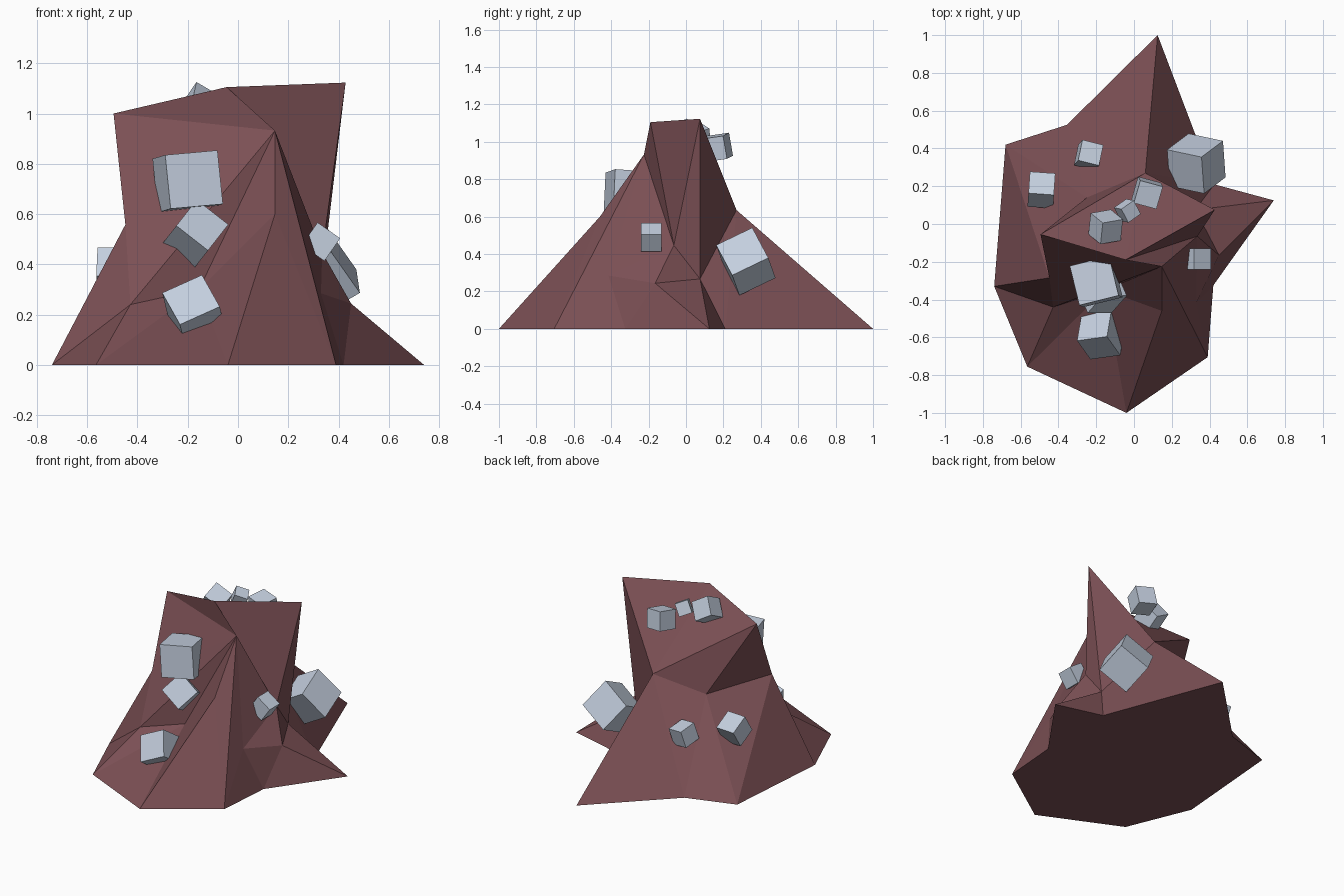
import bpy, bmesh
from math import radians
from mathutils import Matrix, Euler, Vector

if "Cube" in bpy.data.objects:
    bpy.data.objects.remove(bpy.data.objects["Cube"])


def material(name, rgb):
    mat = bpy.data.materials.new(name)
    mat.diffuse_color = (*rgb, 1)
    mat.use_nodes = True
    mat.node_tree.nodes["Principled BSDF"].inputs["Base Color"].default_value = mat.diffuse_color
    return mat


def add_object(name, bm, mat):
    bmesh.ops.recalc_face_normals(bm, faces=bm.faces)
    mesh = bpy.data.meshes.new(name)
    bm.to_mesh(mesh)
    bm.free()
    mesh.materials.append(mat)
    obj = bpy.data.objects.new(name, mesh)
    bpy.context.collection.objects.link(obj)
    return obj


rock_mat = material("rock", (0.2, 0.08, 0.09))
ore_mat = material("ore", (0.55, 0.62, 0.73))

# Rock: ground outline (named 0-9)
outline = [(.125, 1), (-.355, .525), (-.68, .42), (-.74, -.33), (-.565, -.755),
           (-.04, -1), (.39, -.705), (.42, -.325), (.74, .125), (.425, .21)]
# Rock: crest (a-d), left and front knees (e-j), right side knees (k-n)
knees = dict(
    a=(-.495, -.055, 1.0), b=(-.045, -.19, 1.105), c=(.428, .075, 1.123), d=(.147, -.225, .932),
    e=(.06, .27, .635), f=(-.25, .14, .53), g=(-.448, -.285, .558), h=(-.428, -.44, .24),
    i=(.147, -.46, .6), j=(-.155, -.35, .3),
    k=(.335, -.065, .447), l=(.45, -.165, .244), m=(.325, .075, .267), n=(.33, -.415, .285))
# Each fan joins its first point to a strip of neighbours
fans = ["dbaghji6nkb", "jh45i", "i56", "n67lk", "l78mk", "m89eck",
        "kcb", "e901fabc", "f12ga", "g23h", "h34"]

bm = bmesh.new()
points = {str(n): bm.verts.new((x, y, 0)) for n, (x, y) in enumerate(outline)}
points.update({key: bm.verts.new(co) for key, co in knees.items()})
for hub, *strip in fans:
    for p, q in zip(strip, strip[1:]):
        bm.faces.new([points[hub], points[p], points[q]])
bm.faces.new([points[str(n)] for n in range(10)])
add_object("rock", bm, rock_mat)

# Ore cubes: centre, size, tilt in degrees
ores = [
    ((-.2, -.305, .73), .215, (-4, -5, 14)),
    ((-.17, -.36, .52), .16, (-35, 38, 0)),
    ((-.175, -.585, .21), .175, (-38, -24, 8)),
    ((-.49, .18, .375), .135, (-32, 0, -4)),
    ((-.24, .365, .345), .115, (-15, 8, -14)),
    ((.07, .165, .97), .125, (8, 8, -15)),
    ((-.035, .07, 1.035), .085, (20, 20, 35)),
    ((-.15, -.015, 1.02), .125, (30, 30, 10)),
    ((.33, -.185, .49), .11, (0, 35, 0)),
    ((.33, .32, .36), .215, (30, -30, -12)),
]
for number, (centre, size, tilt) in enumerate(ores, 1):
    bm = bmesh.new()
    turn = Euler([radians(t) for t in tilt]).to_matrix().to_4x4()
    bmesh.ops.create_cube(bm, size=size, matrix=Matrix.Translation(Vector(centre)) @ turn)
    add_object(f"ore_cube_{number}", bm, ore_mat)
